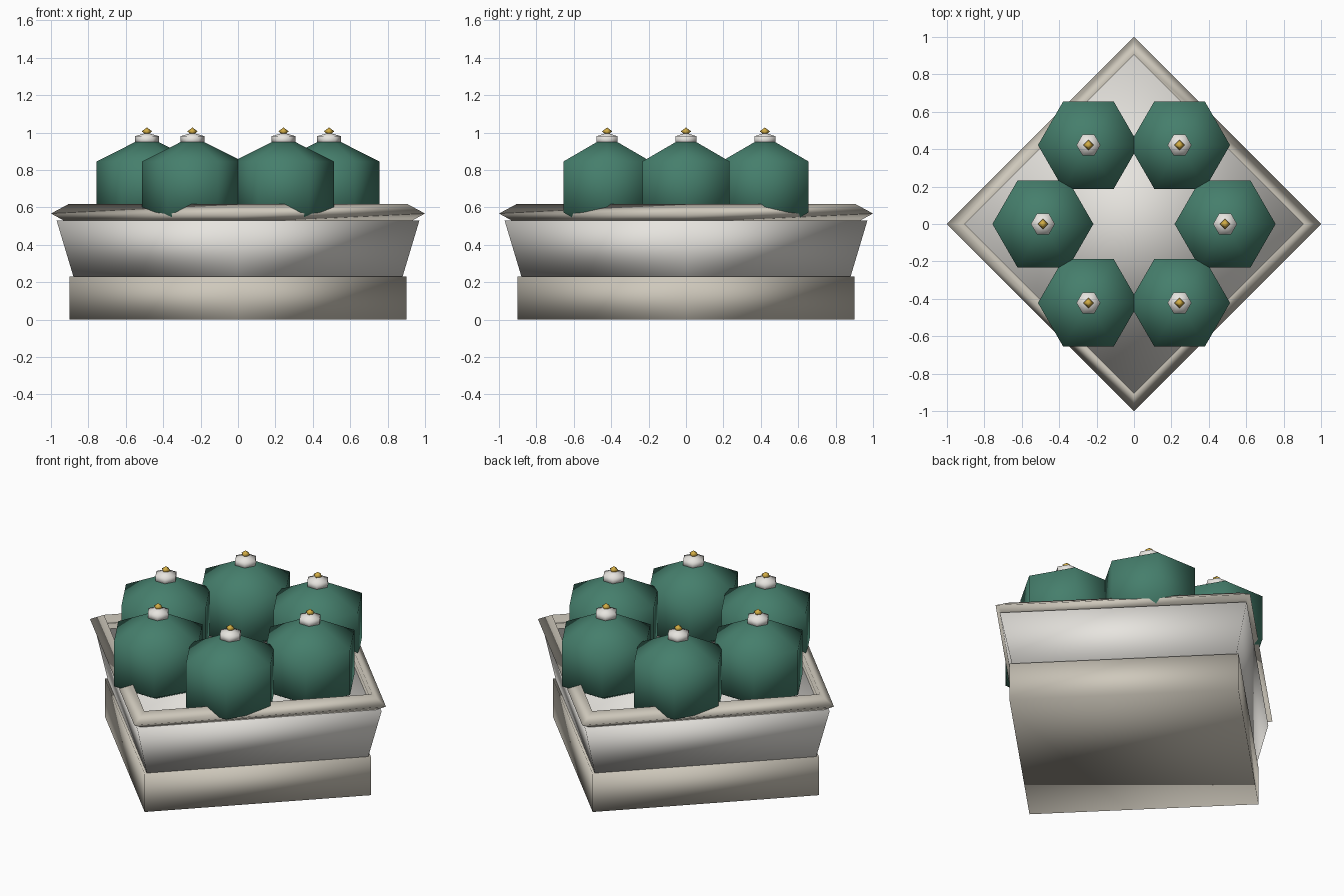
import bpy, bmesh
from math import cos, sin, pi

if "Cube" in bpy.data.objects:
    bpy.data.objects.remove(bpy.data.objects["Cube"])


def material(name, rgb):
    m = bpy.data.materials.new(name)
    m.diffuse_color = (*rgb, 1)
    m.use_nodes = True
    m.node_tree.nodes["Principled BSDF"].inputs["Base Color"].default_value = m.diffuse_color
    return m


WHITE = material("off_white", (0.80, 0.78, 0.74))
BEIGE = material("beige", (0.62, 0.58, 0.50))
GREEN = material("green", (0.06, 0.21, 0.15))
GOLD = material("gold", (0.65, 0.42, 0.06))


def lathe(name, profile, sides, mat, loc=(0, 0), closed=False):
    """Spin (radius, z) points into a low-poly ring shape; radius 0 makes a tip."""
    bm = bmesh.new()
    rings = []
    for r, z in profile:
        n = sides if r > 0 else 1
        rings.append([bm.verts.new((r * cos(2 * pi * i / sides), r * sin(2 * pi * i / sides), z))
                      for i in range(n)])
    pairs = list(zip(rings, rings[1:]))
    if closed:
        pairs.append((rings[-1], rings[0]))
    for a, b in pairs:
        for i in range(sides):
            j = (i + 1) % sides
            quad = [a[i % len(a)], a[j % len(a)], b[j % len(b)], b[i % len(b)]]
            bm.faces.new(list(dict.fromkeys(quad)))
    if not closed:
        for ring in (rings[0], rings[-1]):
            if len(ring) > 1:
                bm.faces.new(ring)
    bmesh.ops.recalc_face_normals(bm, faces=bm.faces[:])
    for f in bm.faces:
        f.smooth = True
    me = bpy.data.meshes.new(name)
    bm.to_mesh(me)
    bm.free()
    me.materials.append(mat)
    ob = bpy.data.objects.new(name, me)
    ob.location = (*loc, 0)
    bpy.context.collection.objects.link(ob)
    return ob


def coarse_ball(r, zc, h):
    """Profile of a three-band ball: two rings and two tips."""
    return [(0, zc - h), (r, zc - h / 2), (r, zc + h / 2), (0, zc + h)]


# Square box: base, flared tray and triangular-section rim
lathe("base", [(0.90, 0), (0.90, 0.23)], 4, BEIGE)
lathe("tray", [(0.88, 0.23), (0.97, 0.53)], 4, WHITE)
lathe("rim", [(1.0, 0.567), (0.905, 0.618), (0.905, 0.515)], 4, BEIGE, closed=True)

# Six ornaments in a ring, each with a cap and a finial
for k in range(6):
    at = (0.487 * cos(k * pi / 3), 0.487 * sin(k * pi / 3))
    lathe(f"ball_{k + 1}", coarse_ball(0.27, 0.709, 0.272), 6, GREEN, at)
    lathe(f"cap_{k + 1}", coarse_ball(0.064, 0.962, 0.037), 6, WHITE, at)
    lathe(f"finial_{k + 1}", [(0, 0.985), (0.028, 1.006), (0, 1.027)], 4, GOLD, at)
